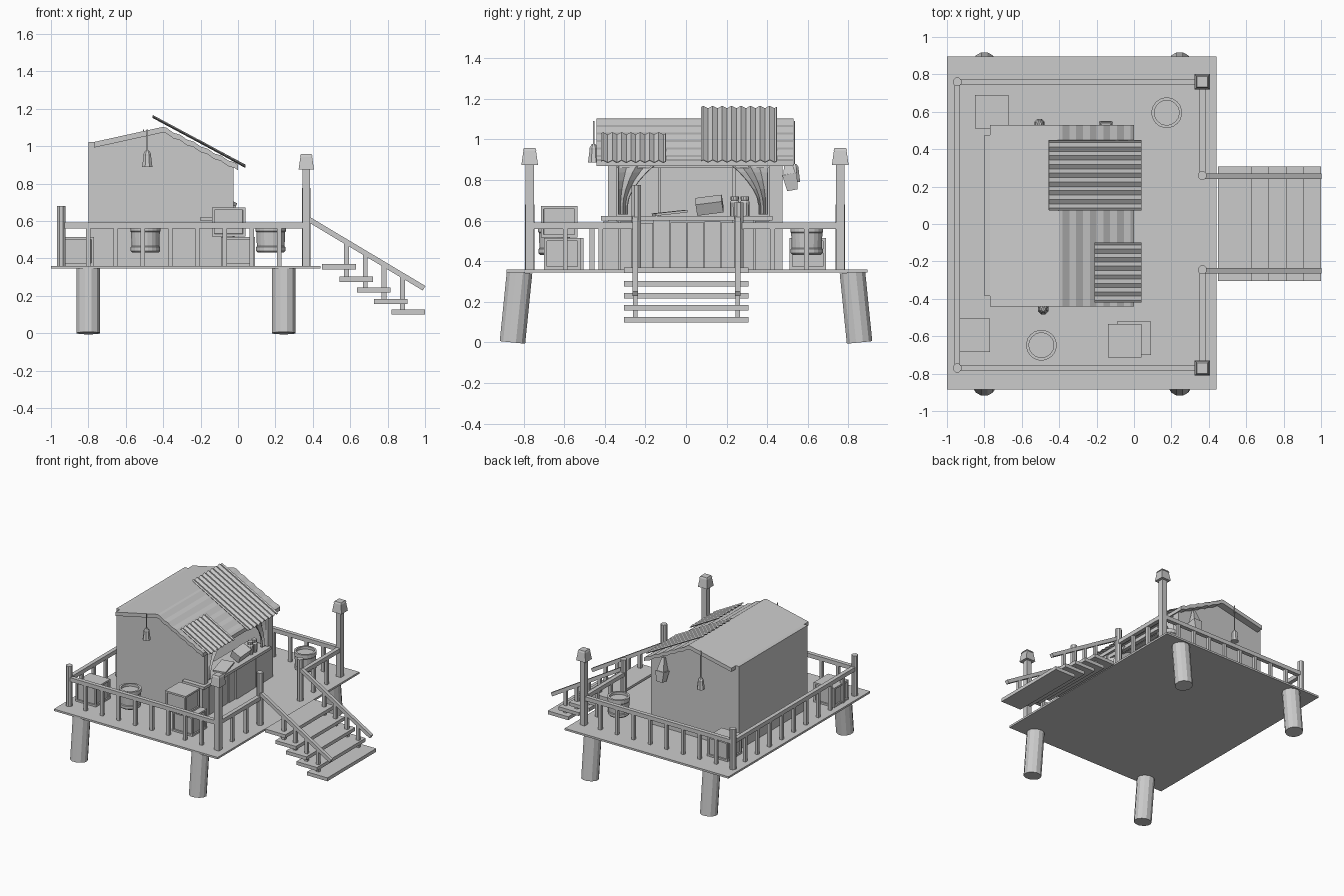
import bpy, bmesh, math, random
from mathutils import Vector

if "Cube" in bpy.data.objects:
    bpy.data.objects.remove(bpy.data.objects["Cube"])
random.seed(3)


def mesh(name, verts, faces):
    me = bpy.data.meshes.new(name)
    me.from_pydata(verts, [], faces)
    bm = bmesh.new()
    bm.from_mesh(me)
    bmesh.ops.recalc_face_normals(bm, faces=bm.faces)
    bm.to_mesh(me)
    bm.free()
    ob = bpy.data.objects.new(name, me)
    bpy.context.collection.objects.link(ob)
    return ob


def box(name, x0, x1, y0, y1, z0, z1):
    v = [(x, y, z) for x in (x0, x1) for y in (y0, y1) for z in (z0, z1)]
    f = [(0, 1, 3, 2), (4, 6, 7, 5), (0, 4, 5, 1), (2, 3, 7, 6), (0, 2, 6, 4), (1, 5, 7, 3)]
    return mesh(name, v, f)


def beam(name, a, b, r0, r1=None, n=4):
    """Straight n-sided bar between two points."""
    r1 = r0 if r1 is None else r1
    a, b = Vector(a), Vector(b)
    d = (b - a).normalized()
    u = (Vector((0, 1, 0)) if abs(d.y) < .9 else Vector((1, 0, 0))).cross(d).normalized()
    w = d.cross(u)
    v = []
    for p, r in ((a, r0), (b, r1)):
        for i in range(n):
            t = 2 * math.pi * (i + .5) / n
            v.append(p + (u * math.cos(t) + w * math.sin(t)) * r / math.cos(math.pi / n))
    f = [(i, (i + 1) % n, n + (i + 1) % n, n + i) for i in range(n)]
    return mesh(name, v, f + [tuple(range(n)), tuple(range(n, 2 * n))])


def lathe(name, x, y, prof, n):
    v = [(x + r * math.cos(2 * math.pi * (i + .5) / n), y + r * math.sin(2 * math.pi * (i + .5) / n), z)
         for r, z in prof for i in range(n)]
    f = [(k * n + i, k * n + (i + 1) % n, (k + 1) * n + (i + 1) % n, (k + 1) * n + i)
         for k in range(len(prof) - 1) for i in range(n)]
    m = len(v)
    return mesh(name, v, f + [tuple(range(n)), tuple(range(m - n, m))])


def extrude_y(name, prof, y0, y1):
    n = len(prof)
    v = [(x, y, z) for y in (y0, y1) for x, z in prof]
    f = [(i, (i + 1) % n, n + (i + 1) % n, n + i) for i in range(n)]
    return mesh(name, v, f + [tuple(range(n)), tuple(range(n, 2 * n))])


def sheet(name, top, bottom, y0, y1, waves, amp=.006):
    """Corrugated sheet with ridges running down the slope."""
    n = waves * 4
    v = []
    for i in range(n + 1):
        o = amp * math.sin(i * math.pi / 2)
        y = y0 + (y1 - y0) * i / n
        v += [(top[0], y, top[1] + o), (bottom[0], y, bottom[1] + o)]
    ob = mesh(name, v, [(2 * i, 2 * i + 1, 2 * i + 3, 2 * i + 2) for i in range(n)])
    ob.modifiers.new("thick", 'SOLIDIFY').thickness = .004
    return ob


def crate(x, y, z, s=.18, h=.155):
    ob = box("crate", x - s / 2, x + s / 2, y - s / 2, y + s / 2, z, z + h)
    bm = bmesh.new()
    bm.from_mesh(ob.data)
    sides = [f for f in bm.faces if abs(f.normal.z) < .5]
    bmesh.ops.inset_individual(bm, faces=sides, thickness=.02, depth=0)
    bmesh.ops.inset_individual(bm, faces=sides, thickness=.001, depth=-.01)
    bm.to_mesh(ob.data)
    bm.free()


# deck and leaning stilts
D = .36
box("deck", -1, .44, -.885, .895, .345, D)
for x in (-.8, .245):
    for s in (-1, 1):
        beam("stilt", (x, s * .855, 0), (x, s * .82, .346), .063, n=12)

# railing: top rails, lower lip, balusters
X0, X1, Y0, Y1, G0, G1 = -.945, .365, -.77, .76, -.245, .26
for a, b, n in [((X0, Y0), (X1, Y0), 9), ((X0, Y1), (X1, Y1), 9), ((X0, Y0), (X0, Y1), 10),
                ((X1, Y0), (X1, G0), 3), ((X1, G1), (X1, Y1), 3)]:
    beam("top_rail", (*a, .575), (*b, .575), .016)
    for i in range(1, n):
        t = i / n
        x, y = a[0] + (b[0] - a[0]) * t, a[1] + (b[1] - a[1]) * t
        box("baluster", x - .012, x + .012, y - .012, y + .012, D, .565)
for x, y, h in [(X0, Y0, .68), (X0, Y1, .68), (X1, G0, .775), (X1, G1, .69)]:
    beam("corner_post", (x, y, D), (x, y, h), .023, n=8)
for y in (Y0, Y1):
    beam("lamp_post", (X1, y, D), (X1, y, .88), .021)
    beam("post_lamp", (X1, y, .875), (X1, y, .945), .041, .031)
    beam("post_lamp_cap", (X1, y, .945), (X1, y, .958), .034, .028)

# stairs with hand rails
for i, z in enumerate((.355, .288, .23, .17, .112)):
    x = .45 + .0925 * i
    box("tread", x, x + .18, -.305, .308, z - .0135, z + .0135)
for y in (G0 - .005, G1 - .005):
    beam("stair_rail", (.375, y, .61), (.995, y, .24), .014)
    for i, z in enumerate((.3, .24, .18, .12)):
        x = .58 + .1 * i
        box("stair_baluster", x - .013, x + .013, y - .011, y + .011, z, .61 - (x - .375) * .597)

# hut walls
gable = [(-.79, D), (-.79, 1.0), (-.4, 1.085), (-.03, .89), (-.03, D)]
extrude_y("front_gable", gable, -.385, -.36)
extrude_y("back_gable", gable, .45, .475)
box("rear_wall", -.8, -.765, -.385, .475, D, 1.022)
for y0, y1 in ((-.384, -.34), (.41, .474)):
    box("window_jamb", -.075, -.025, y0, y1, D, .9)
box("window_header", -.07, -.04, -.36, .45, .86, .9)
for y in (-.13, .235):
    box("inner_stud", -.765, -.75, y - .008, y + .008, D, 1.0)

# main roof: ridges parallel to the eaves
pts = []
for (x0, z0), (x1, z1), n, amp in (((-.77, 1.022), (-.4, 1.103), 1, 0), ((-.4, 1.103), (0, .9), 22, .004)):
    for i in range(n):
        t = i / n
        pts.append((x0 + (x1 - x0) * t, z0 + (z1 - z0) * t + amp * math.sin(i * math.pi / 2)))
pts.append((0, .9))
pts += [(x, z - .03) for x, z in reversed(pts)]
n = len(pts) // 2
v = [(x, y, z) for y in (-.44, .53) for x, z in pts]
N = 2 * n
f = [(i, (i + 1) % N, N + (i + 1) % N, N + i) for i in range(N)]
for i in range(n - 1):
    q = (i, i + 1, N - 2 - i, N - 1 - i)
    f += [q, tuple(k + N for k in q)]
mesh("roof", v, f)

# loose corrugated sheets
sheet("roof_sheet", (-.455, 1.16), (.04, .895), .073, .447, 8)
sheet("awning_sheet", (-.21, 1.03), (.04, .893), -.42, -.1, 7)

# counter with uneven planks
for i in range(10):
    y = -.41 + .083 * i
    x = -.03 + random.uniform(0, .014)
    box("counter_plank", -.06, x, y + .002, y + .081, D, .598 + random.uniform(-.01, .004))
box("counter_top", -.2, -.003, -.42, .425, .6, .622)

# curtains
for ys, s in ((-.335, 1), (.405, -1)):
    v = []
    for i in range(7):
        t = i / 6
        w = .15 * (1 - t) ** 2 + .04 + .03 * max(0, t - .7)
        for j in range(5):
            v.append((-.05 + .012 * (-1) ** j, ys + s * w * j / 4, .88 - .25 * t))
    mesh("curtain", v, [(i * 5 + j, i * 5 + j + 1, i * 5 + j + 6, i * 5 + j + 5)
                        for i in range(6) for j in range(4)]).modifiers.new("t", 'SOLIDIFY').thickness = .004

# goods on the counter
ob = box("tilted_box", -.05, .03, -.065, .065, 0, .06)
ob.location, ob.rotation_euler = (-.06, .12, .645), (math.radians(8), math.radians(25), 0)
ob = box("cloth", -.05, .05, -.08, .08, 0, .012)
ob.location, ob.rotation_euler = (-.07, -.08, .632), (math.radians(6), 0, .2)
for y in (.24, .29):
    lathe("jar", -.06, y, [(.022, .622), (.024, .69), (.018, .7), (.021, .705), (.021, .72)], 10)

# crates
for x, y, z in ((0, -.61, D), (-.05, -.625, .517), (-.86, -.595, D), (-.76, .6, D)):
    crate(x, y, z)

# barrels
for x, y in ((-.495, -.648), (.175, .595)):
    lathe("barrel", x, y, [(.07, .43), (.08, .44), (.08, .46), (.075, .465), (.078, .54), (.082, .545),
                           (.082, .575), (.066, .575), (.066, .555)], 20)

# hanging gable lanterns and side lamp
for x, y, z in ((-.485, -.455, .887), (-.505, .535, .79)):
    lathe("hanging_lantern", x, y, [(.03, z), (.022, z + .06), (.022, z + .072), (.01, z + .09)], 8)
    beam("lantern_wire", (x, y, z + .085), (x, y, 1.09), .003)
beam("side_lamp", (-.15, .525, .75), (-.15, .51, .83), .026, .037)
beam("side_lamp_cap", (-.15, .51, .83), (-.15, .495, .93), .03, .01)
